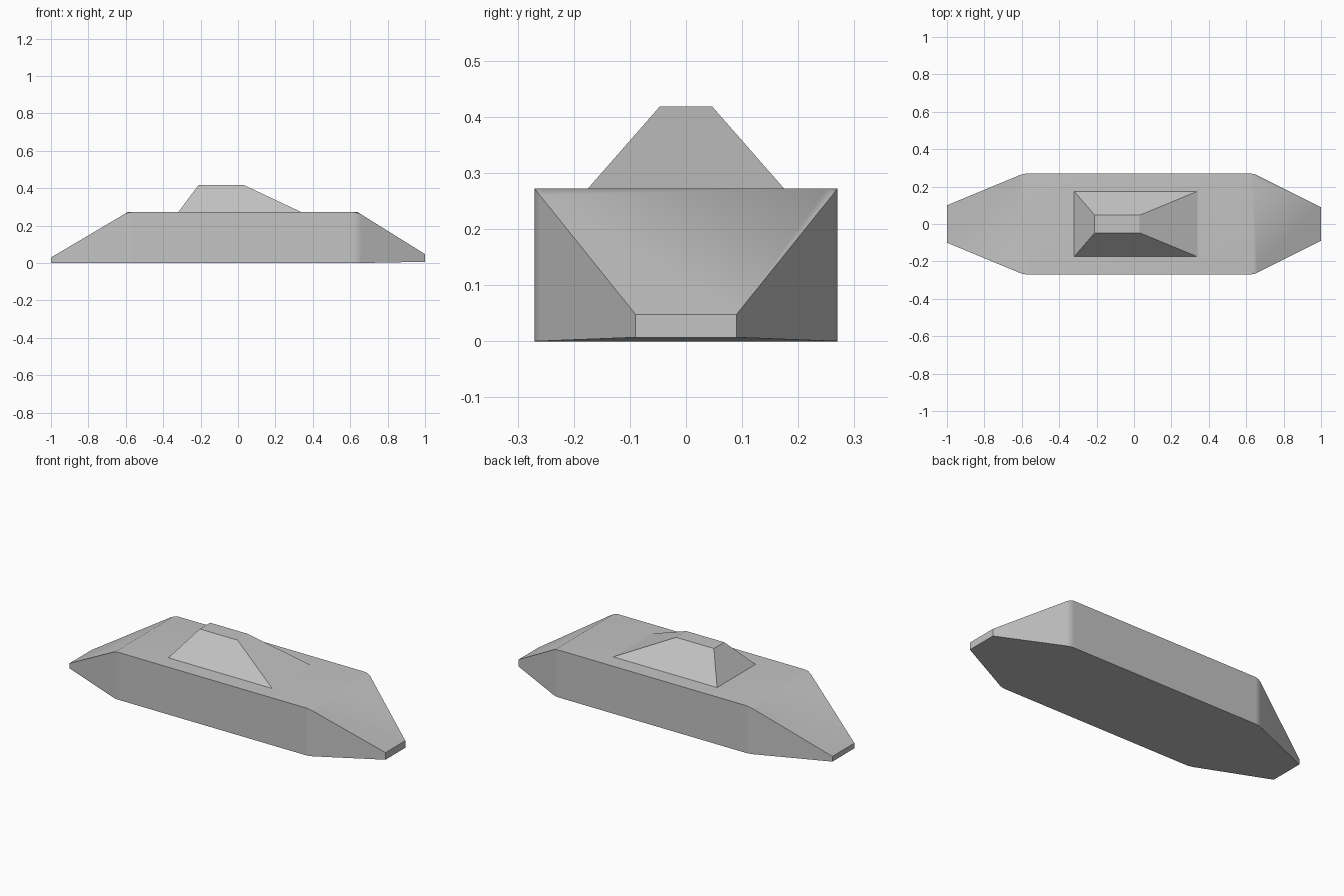
import bpy, bmesh, math

cube = bpy.data.objects.get("Cube")
if cube:
    bpy.data.objects.remove(cube, do_unlink=True)

grey = bpy.data.materials.new("plain grey")
grey.use_nodes = True
colour = (0.55, 0.55, 0.55, 1)
grey.diffuse_color = colour
grey.node_tree.nodes["Principled BSDF"].inputs["Base Color"].default_value = colour


def rectangle(bm, corners):
    """Ring of four vertices."""
    return [bm.verts.new(c) for c in corners]


def bridge(bm, a, b):
    for i in range(4):
        j = (i + 1) % 4
        bm.faces.new((a[i], a[j], b[j], b[i]))


def finish(name, bm):
    bmesh.ops.recalc_face_normals(bm, faces=bm.faces)
    mesh = bpy.data.meshes.new(name)
    bm.to_mesh(mesh)
    bm.free()
    mesh.materials.append(grey)
    obj = bpy.data.objects.new(name, mesh)
    bpy.context.collection.objects.link(obj)
    bpy.ops.object.select_all(action="DESELECT")
    obj.select_set(True)
    bpy.context.view_layer.objects.active = obj
    bpy.ops.object.shade_smooth_by_angle(angle=math.radians(20))
    weighted = obj.modifiers.new("Weighted normals", "WEIGHTED_NORMAL")
    weighted.keep_sharp = True
    return obj


# Hull: cross-sections from stern to bow (x, half width, bottom, top)
stations = [(-1, 0.10, 0, 0.03), (-0.59, 0.27, 0, 0.272),
            (0.64, 0.27, 0, 0.272), (1, 0.09, 0.007, 0.048)]
bm = bmesh.new()
rings = [rectangle(bm, [(x, -w, lo), (x, w, lo), (x, w, hi), (x, -w, hi)])
         for x, w, lo, hi in stations]
for a, b in zip(rings, rings[1:]):
    bridge(bm, a, b)
bm.faces.new(rings[0])
bm.faces.new(rings[-1])

# Softened upright knuckles on both sides
knuckles = [e for e in bm.edges
            if abs(e.verts[0].co.x - e.verts[1].co.x) < 0.001
            and abs(e.verts[0].co.y - e.verts[1].co.y) < 0.001
            and abs(e.verts[0].co.x) < 0.9]
bmesh.ops.bevel(bm, geom=knuckles, offset=0.02, segments=2,
                profile=0.5, affect="EDGES")
finish("hull", bm)

# Cabin: tapered block on the deck with a long forward slope
bm = bmesh.new()
base, roof = [rectangle(bm, [(x0, -w, z), (x1, -w, z), (x1, w, z), (x0, w, z)])
              for x0, x1, w, z in [(-0.32, 0.34, 0.175, 0.272),
                                   (-0.21, 0.03, 0.047, 0.418)]]
bridge(bm, base, roof)
bm.faces.new(roof)
finish("cabin", bm)
